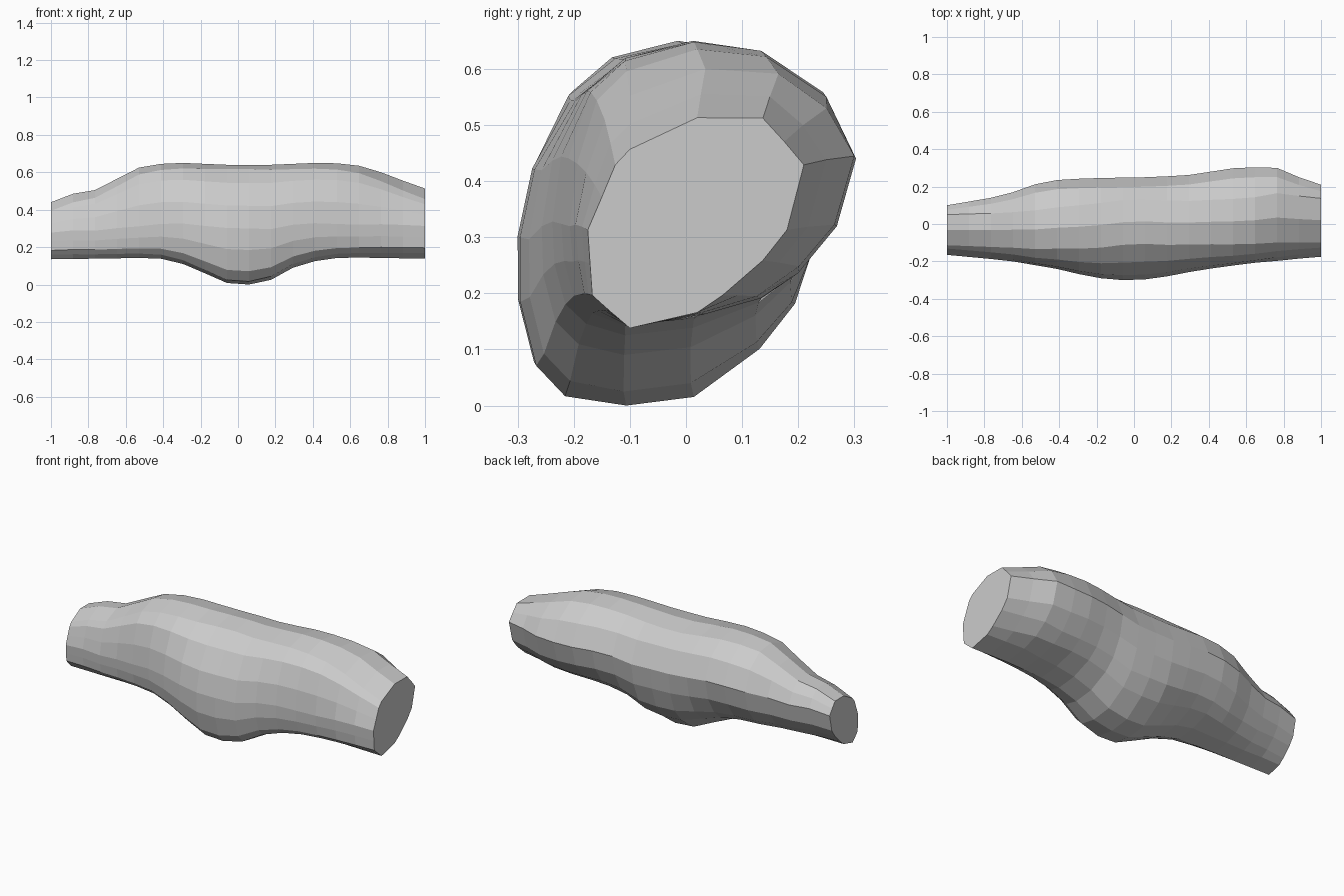
import bpy
import bmesh

# Cross-section outlines (y, z), all in the same point order
END = [(.02, .513), (.137, .512), (.175, .47), (.21, .428), (.18, .311), (.137, .256),
       (.065, .193), (.02, .162), (-.1, .134), (-.135, .164), (-.167, .193), (-.171, .25),
       (-.175, .311), (-.15, .37), (-.126, .428), (-.1, .456)]
SHOULDER = [(.02, .635), (.137, .62), (.25, .546), (.303, .428), (.27, .311), (.2, .225),
            (.137, .185), (.02, .155), (-.1, .142), (-.15, .165), (-.18, .193), (-.195, .25),
            (-.2, .311), (-.19, .428), (-.155, .546), (-.1, .6)]
MIDDLE = [(.02, .64), (.137, .615), (.2, .546), (.25, .428), (.235, .311), (.2, .193),
          (.137, .11), (.02, .02), (-.1, .005), (-.216, .02), (-.27, .076), (-.3, .193),
          (-.3, .311), (-.272, .428), (-.2, .546), (-.1, .62)]

# Silhouettes at 18 even stations along x
TOP = [.44, .485, .505, .565, .625, .645, .65, .645, .64, .64, .64, .645, .65, .648, .635, .60, .555, .513]
BOTTOM = [.135, .137, .138, .14, .142, .138, .11, .06, .008, 0, .025, .09, .125, .142, .144, .142, .14, .138]
BACK = [.10, .12, .14, .17, .212, .235, .242, .246, .248, .25, .255, .262, .28, .298, .303, .30, .25, .21]
FRONT = [-.165, -.176, -.187, -.2, -.22, -.24, -.268, -.29, -.3, -.296, -.28, -.257, -.238, -.222, -.207, -.197, -.185, -.175]


def normalised(ring):
    ys, zs = zip(*ring)
    return [((y - min(ys)) / (max(ys) - min(ys)), (z - min(zs)) / (max(zs) - min(zs)))
            for y, z in ring]


KEYS = [(-1, normalised(END)), (-.5, normalised(SHOULDER)), (0, normalised(MIDDLE)),
        (.6, normalised(SHOULDER)), (1, normalised(END))]


def section(x):
    """Blend the neighbouring outlines at x."""
    for (x0, a), (x1, b) in zip(KEYS, KEYS[1:]):
        if x <= x1 + 1e-6:
            t = (x - x0) / (x1 - x0)
            return [(p[0] + (q[0] - p[0]) * t, p[1] + (q[1] - p[1]) * t) for p, q in zip(a, b)]


# Lofted body with flat closed ends
bm = bmesh.new()
rings = []
for i, (top, low, back, front) in enumerate(zip(TOP, BOTTOM, BACK, FRONT)):
    x = -1 + 2 * i / (len(TOP) - 1)
    rings.append([bm.verts.new((x, front + u * (back - front), low + v * (top - low)))
                  for u, v in section(x)])
for a, b in zip(rings, rings[1:]):
    n = len(a)
    for j in range(n):
        k = (j + 1) % n
        bm.faces.new((a[j], a[k], b[k], b[j]))
bm.faces.new(rings[0])
bm.faces.new(rings[-1])
bmesh.ops.recalc_face_normals(bm, faces=bm.faces)

mesh = bpy.data.meshes.new("log_body")
bm.to_mesh(mesh)
bm.free()
bpy.context.collection.objects.link(bpy.data.objects.new("log_body", mesh))
